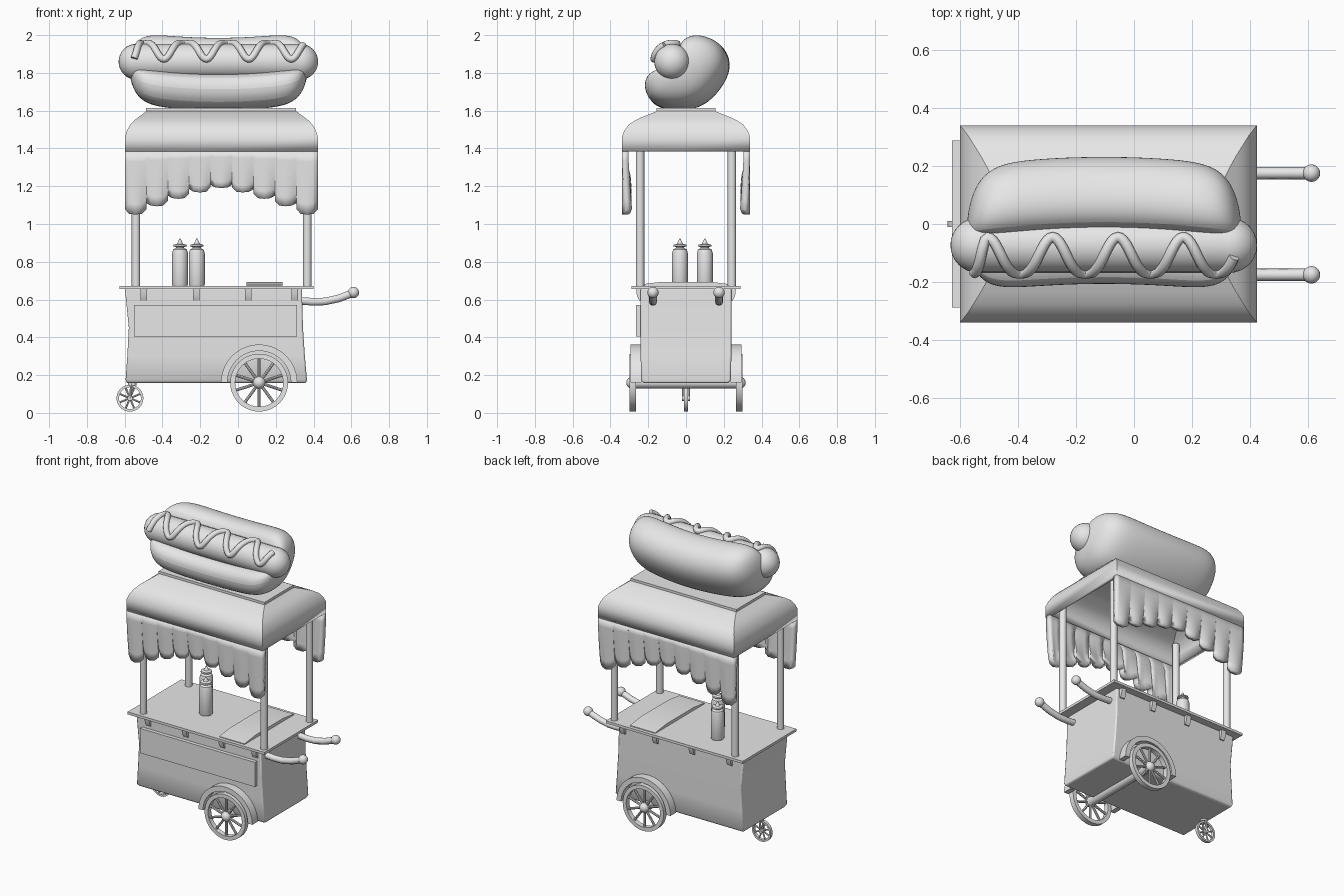
import bpy, bmesh, math
from mathutils import Vector

old = bpy.data.objects.get("Cube")
if old:
    bpy.data.objects.remove(old)

grey = bpy.data.materials.new("plain grey")
grey.use_nodes = True
grey.diffuse_color = (0.8, 0.8, 0.8, 1)
grey.node_tree.nodes["Principled BSDF"].inputs["Base Color"].default_value = (0.8, 0.8, 0.8, 1)
parts = []
MID = -0.088  # centre of the canopy along x


def add(name, data):
    ob = bpy.data.objects.new(name, data)
    bpy.context.collection.objects.link(ob)
    data.materials.append(grey)
    parts.append(ob)
    return ob


def from_bmesh(name, bm, fix=True):
    if fix:
        bmesh.ops.recalc_face_normals(bm, faces=bm.faces)
    me = bpy.data.meshes.new(name)
    bm.to_mesh(me)
    bm.free()
    return add(name, me)


def loft(name, rings, loop=False, caps=(True, True)):
    """Skin a list of equal closed rings; loop joins the last ring to the first."""
    bm = bmesh.new()
    vs = [[bm.verts.new(p) for p in r] for r in rings]
    n = len(vs[0])
    for a, b in zip(vs, vs[1:] + ([vs[0]] if loop else [])):
        for i in range(n):
            j = (i + 1) % n
            bm.faces.new((a[i], a[j], b[j], b[i]))
    if not loop:
        if caps[0]:
            bm.faces.new(vs[0][::-1])
        if caps[1]:
            bm.faces.new(vs[-1])
    return from_bmesh(name, bm)


def rect(x0, x1, hy, z):
    return [(x0, -hy, z), (x1, -hy, z), (x1, hy, z), (x0, hy, z)]


def box(name, x0, x1, y0, y1, z0, z1):
    return loft(name, [[(x0, y0, z), (x1, y0, z), (x1, y1, z), (x0, y1, z)] for z in (z0, z1)])


def rod(name, a, b, r, sides=16):
    a, b = Vector(a), Vector(b)
    q = (b - a).to_track_quat('Z', 'Y')
    circle = [q @ Vector((r * math.cos(t), r * math.sin(t), 0))
              for t in (math.tau * i / sides for i in range(sides))]
    return loft(name, [[p + c for c in circle] for p in (a, b)])


def ball(name, c, r):
    bm = bmesh.new()
    bmesh.ops.create_uvsphere(bm, u_segments=20, v_segments=12, radius=r)
    bmesh.ops.translate(bm, verts=bm.verts, vec=c)
    return from_bmesh(name, bm)


def band(name, x, z, r0, r1, y0, y1, half=False):
    """Ring (or upper half ring) of rectangular section around the y axis."""
    n = 40
    rings = []
    for i in range(n + 1 if half else n):
        t = (math.pi if half else math.tau) * i / n
        c, s = math.cos(t), math.sin(t)
        rings.append([(x + r * c, y, z + r * s) for r, y in ((r0, y0), (r1, y0), (r1, y1), (r0, y1))])
    return loft(name, rings, loop=not half)


def wheel(name, x, y, z, r, rim, width, spokes, spoke_r):
    band(name + "_rim", x, z, r - rim, r, y - width / 2, y + width / 2)
    for i in range(spokes):
        t = math.tau * (i + 0.5) / spokes
        tip = (x + (r - rim / 2) * math.cos(t), y, z + (r - rim / 2) * math.sin(t))
        rod(name + "_spoke", (x, y, z), tip, spoke_r, 8)


def tube(name, pts, r):
    cu = bpy.data.curves.new(name, 'CURVE')
    cu.dimensions = '3D'
    cu.bevel_depth, cu.bevel_resolution, cu.use_fill_caps = r, 3, True
    sp = cu.splines.new('POLY')
    sp.points.add(len(pts) - 1)
    for p, co in zip(sp.points, pts):
        p.co = (*co, 1)
    return add(name, cu)


def modifier(ob, kind, **settings):
    m = ob.modifiers.new(kind.title(), kind)
    for k, v in settings.items():
        setattr(m, k, v)


# Cart body with slightly flared ends
body = loft("cart_body", [rect(a, b, h, z) for a, b, h, z in (
    (-.588, .36, .225, .157), (-.595, .365, .238, .175), (-.586, .354, .24, .3),
    (-.578, .344, .24, .45), (-.599, .338, .24, .66))])
modifier(body, 'BEVEL', width=0.008, segments=2, limit_method='ANGLE', angle_limit=math.radians(50))
box("counter_top", -.627, .40, -.288, .288, .655, .672)
box("sign_panel", -.55, .312, -.265, -.23, .405, .572)
loft("hatch_lid", [rect(.045, .235, .265, .67), rect(.045, .235, .265, .677), rect(.045, .235, .145, .692)])

# Both sides: brackets, fenders, wheels, handles and posts
for s in (-1, 1):
    for x in (-.5, -.22, .055, .3):
        loft("counter_bracket", [[(x + dx, s * y, z) for dx, y in ((-.017, .23), (.017, .23), (.017, d), (-.017, d))]
                                 for z, d in ((.595, .248), (.62, .26), (.66, .264))])
    band("fender", .112, .16, .168, .202, s * .235, s * .295, half=True)
    wheel("large_wheel", .112, s * .283, .16, .153, .026, .034, 10, .008)
    ball("wheel_hub", (.112, s * .283, .16), .033)
    tube("handle", [(.3, s * .175, .595), (.4, s * .175, .588), (.46, s * .175, .59),
                    (.53, s * .175, .605), (.61, s * .175, .635)], .021)
    ball("handle_knob", (.611, s * .175, .637), .03)
    for x in (-.54, .367):
        rod("canopy_post", (x, s * .243, .66), (x, s * .243, 1.5), .0225)
rod("axle", (.112, -.29, .16), (.112, .29, .16), .03)

# Small steering wheel
wheel("small_wheel", -.572, 0, .078, .071, .013, .02, 8, .005)
rod("small_wheel_hub", (-.572, -.02, .078), (-.572, .02, .078), .014)
for s in (-1, 1):
    rod("small_fork", (-.572, s * .015, .075), (-.562, s * .015, .16), .007, 8)
rod("fork_stem", (-.56, 0, .145), (-.56, 0, .18), .022)

# Sauce bottles
for x, y in ((-.307, .1), (-.218, -.032)):
    profile = ((.038, .67), (.042, .68), (.042, .845), (.036, .865), (.022, .872), (.022, .878),
               (.036, .882), (.034, .89), (.016, .895), (.011, .905), (.003, .922))
    loft("sauce_bottle", [[(x + r * math.cos(math.tau * i / 24), y + r * math.sin(math.tau * i / 24), z)
                           for i in range(24)] for r, z in profile])

# Canopy shell with curved hips
roof = loft("canopy_roof", [rect(MID - hx, MID + hx, hy, z) for hx, hy, z in (
    (.511, .34, 1.385), (.511, .34, 1.46), (.5, .326, 1.495), (.483, .304, 1.525),
    (.463, .272, 1.547), (.44, .235, 1.565), (.415, .19, 1.583), (.398, .155, 1.597))], caps=(False, True))
modifier(roof, 'SOLIDIFY', thickness=0.035, offset=-1)
box("sign_base", -.487, .307, -.155, .155, 1.585, 1.613)


# Hanging scalloped curtains, flush with the roof, pleats fading upwards
def curtain(name, side):
    cols = []
    for k in range(9):
        low = 1.19 - .14 * (abs(k - 4) / 4) ** 1.3
        for f, lift, sink in ((0, .028, .024), (.2, .004, .011), (.5, 0, 0), (.8, .004, .011), (1, .028, .024)):
            cols.append((-.511 + 1.022 * (k + f) / 9, low + lift, sink))
    bm = bmesh.new()
    grid = []
    for x, low, sink in cols:
        col = []
        for i in range(7):
            t = i / 6
            y = .34 - sink * (1 - t) ** 1.6
            col.append(bm.verts.new((MID - side * x, side * y, low + (1.386 - low) * t)))
        grid.append(col)
    for a, b in zip(grid, grid[1:]):
        for i in range(6):
            bm.faces.new((a[i], b[i], b[i + 1], a[i + 1]))
    bmesh.ops.remove_doubles(bm, verts=bm.verts, dist=1e-4)
    ob = from_bmesh(name, bm, fix=False)
    modifier(ob, 'SOLIDIFY', thickness=0.035, offset=-1)


curtain("front_curtain", -1)
curtain("back_curtain", 1)

# Split bun: one section swept along x with rounded, upturned ends
section = ((-.12, 1.80), (-.19, 1.785), (-.215, 1.72), (-.185, 1.645), (-.12, 1.61), (0, 1.603),
           (.1, 1.63), (.18, 1.71), (.232, 1.80), (.234, 1.88), (.195, 1.95), (.125, 1.985),
           (.06, 1.995), (0, 1.97), (-.02, 1.91), (-.02, 1.85), (-.06, 1.81))
rings = []
for i in range(-9, 10):
    t = math.sin(math.radians(i * 9.6))
    s = math.sqrt(1 - abs(t) ** 9)
    bend = .035 * t * t
    rings.append([(-.103 + .474 * t, .01 + (y - .01) * s - bend, 1.795 + (z - 1.80) * s + bend * 1.1)
                  for y, z in section])
bun = loft("bun", rings)
modifier(bun, 'SUBSURF', levels=2, render_levels=2)

# Sausage with round ends
SY, SZ, SR = -.073, 1.859, .095
rings = []
for side in (-1, 1):
    for i in range(9):
        a = math.radians(88 - i * 11 if side < 0 else i * 11)
        x = -.104 + side * (.433 + SR * math.sin(a))
        rings.append([(x, SY + SR * math.cos(a) * math.cos(math.tau * j / 24),
                       SZ + SR * math.cos(a) * math.sin(math.tau * j / 24)) for j in range(24)])
loft("sausage", rings)

# Zigzag sauce line on the sausage, starting and ending low
line = []
for i in range(97):
    x = -.55 + .895 * i / 96
    wave = math.cos(math.tau * (x + .505) / .225)
    if x < -.505:
        wave = math.cos(math.pi * (x + .505) / .05)
    a = math.radians(57 + 49 * wave)
    line.append((x, SY - (SR + .003) * math.cos(a), SZ + (SR + .003) * math.sin(a)))
tube("sauce_line", line, .0185)

# Smooth shading with sharp edges kept
bpy.ops.object.select_all(action='DESELECT')
for ob in parts:
    if ob.type == 'MESH':
        ob.select_set(True)
        bpy.context.view_layer.objects.active = ob
bpy.ops.object.shade_smooth_by_angle(angle=math.radians(35))
